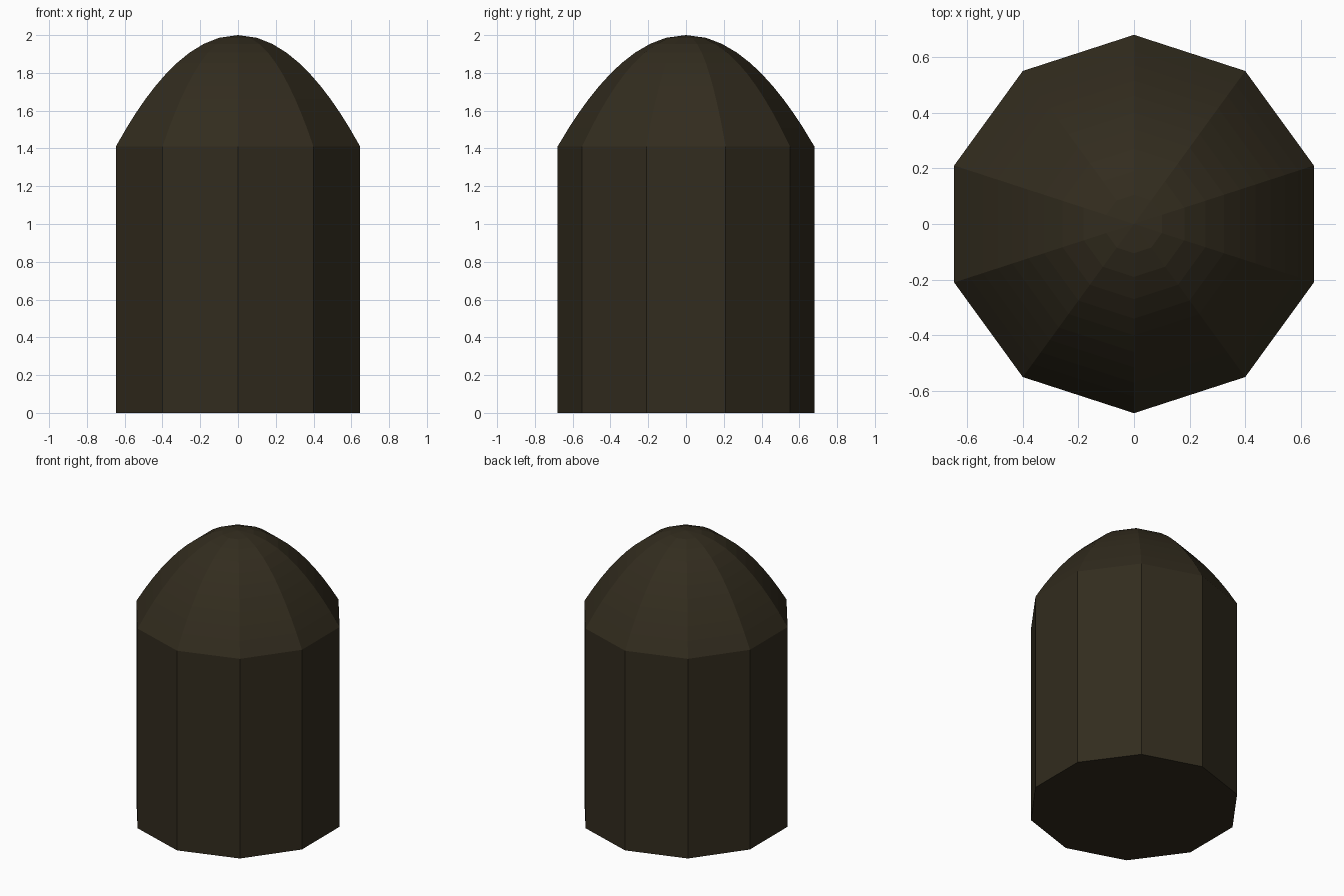
import bpy, bmesh
from math import sin, cos, tau

if "Cube" in bpy.data.objects:
    bpy.data.objects.remove(bpy.data.objects["Cube"])

SIDES = 10
R, SHOULDER, TOP = 0.68, 1.41, 2.0

mat = bpy.data.materials.new("dark_brown")
mat.diffuse_color = (0.032, 0.025, 0.013, 1)
mat.use_nodes = True
mat.node_tree.nodes["Principled BSDF"].inputs["Base Color"].default_value = mat.diffuse_color


def ring(bm, r, z):
    # ten-sided ring with corners on the front and back
    return [bm.verts.new((r * sin(tau * i / SIDES), r * cos(tau * i / SIDES), z))
            for i in range(SIDES)]


bm = bmesh.new()

# straight body, then a parabolic dome with rings closing toward the tip
dome_radii = [0.62, 0.57, 0.515, 0.46, 0.40, 0.34, 0.27, 0.19, 0.105]
profile = [(R, 0), (R, SHOULDER)]
profile += [(r, TOP - (TOP - SHOULDER) * (r / R) ** 2) for r in dome_radii]
rings = [ring(bm, r, z) for r, z in profile]
for a, b in zip(rings, rings[1:]):
    for i in range(SIDES):
        j = (i + 1) % SIDES
        bm.faces.new((a[i], a[j], b[j], b[i]))

# flat underside and pointed cap
bm.faces.new(rings[0])
tip = bm.verts.new((0, 0, TOP))
for i in range(SIDES):
    bm.faces.new((rings[-1][i], rings[-1][(i + 1) % SIDES], tip))

bmesh.ops.recalc_face_normals(bm, faces=bm.faces)
mesh = bpy.data.meshes.new("domed_post")
bm.to_mesh(mesh)
bm.free()
mesh.materials.append(mat)
post = bpy.data.objects.new("domed_post", mesh)
bpy.context.collection.objects.link(post)
